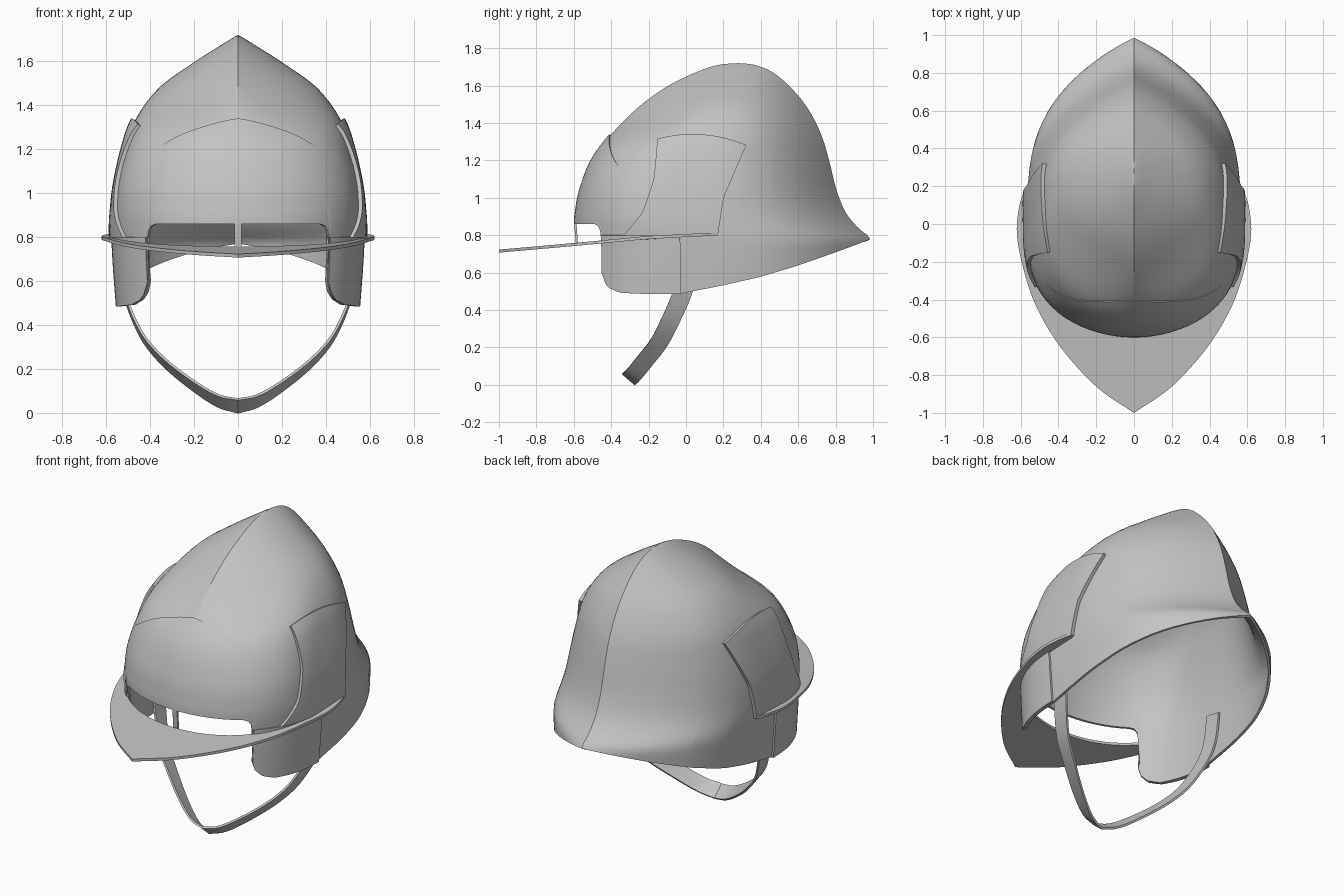
import bpy, bmesh, math
from mathutils import Vector

cube = bpy.data.objects.get("Cube")
if cube:
    bpy.data.objects.remove(cube, do_unlink=True)

grey = bpy.data.materials.new("plain_grey")
grey.use_nodes = True
grey.diffuse_color = (0.55, 0.55, 0.55, 1)
grey.node_tree.nodes["Principled BSDF"].inputs["Base Color"].default_value = (0.55, 0.55, 0.55, 1)


def spline(pts, t):
    """Smooth curve through points of any dimension, t counted in points."""
    i = max(0, min(int(t), len(pts) - 2))
    f = t - i
    p1, p2 = Vector(pts[i]), Vector(pts[i + 1])
    p0 = Vector(pts[i - 1]) if i > 0 else 2 * p1 - p2
    p3 = Vector(pts[i + 2]) if i + 2 < len(pts) else 2 * p2 - p1
    m1, m2 = (p2 - p0) / 2, (p3 - p1) / 2
    a, b = 2 * f**3 - 3 * f**2 + 1, f**3 - 2 * f**2 + f
    return p1 * a + m1 * b + p2 * (1 - a) + m2 * (f**3 - f**2)


def sample(pts, n):
    return [spline(pts, (len(pts) - 1) * i / n) for i in range(n + 1)]


def lerp_table(table, v):
    for (a, za), (b, zb) in zip(table, table[1:]):
        if v <= b:
            return za + (zb - za) * max(0, (v - a) / (b - a))
    return table[-1][1]


def blend(a, b, lo, hi, z):
    k = max(0, min(1, (z - lo) / (hi - lo)))
    return a + (b - a) * k * k * (3 - 2 * k)


def sheet(name, rows, thick, offset=0, closed=False, mirror=False):
    """Grid of points given thickness and smooth shading with sharp edges."""
    bm = bmesh.new()
    grid = [[bm.verts.new(p) for p in row] for row in rows]
    n = len(grid[0])
    for lo, hi in zip(grid, grid[1:]):
        for c in range(n if closed else n - 1):
            d = (c + 1) % n
            bm.faces.new((lo[c], lo[d], hi[d], hi[c]))
    bmesh.ops.remove_doubles(bm, verts=bm.verts, dist=0.0002)
    mesh = bpy.data.meshes.new(name)
    bm.to_mesh(mesh)
    bm.free()
    mesh.materials.append(grey)
    obj = bpy.data.objects.new(name, mesh)
    bpy.context.collection.objects.link(obj)
    bpy.ops.object.select_all(action='DESELECT')
    obj.select_set(True)
    bpy.context.view_layer.objects.active = obj
    if mirror:
        obj.modifiers.new("mirror", 'MIRROR').merge_threshold = 0.001
        bpy.ops.object.modifier_apply(modifier="mirror")
    mod = obj.modifiers.new("thickness", 'SOLIDIFY')
    mod.thickness, mod.offset = thick, offset
    bpy.ops.object.modifier_apply(modifier="thickness")
    bpy.ops.object.shade_smooth_by_angle(angle=math.radians(32))
    return obj


# Shell stations: height, front y, back y, half width
STATIONS = [
    (.48, -.60, .99, .545), (.68, -.60, .99, .56), (.78, -.60, .985, .565),
    (.84, -.60, .92, .567), (.92, -.595, .855, .563), (1.04, -.57, .805, .55),
    (1.20, -.505, .765, .515), (1.34, -.40, .722, .465), (1.48, -.26, .65, .36),
    (1.59, -.11, .56, .21), (1.67, .05, .465, .085), (1.71, .17, .37, .02),
    (1.72, .28, .28, 0)]
TOP = len(STATIONS) - 1

# Lower edge of the shell: lengthwise position (-1 front, 1 back), height
LIP = [(-1, .86), (-.8, .86), (-.77, .85), (-.755, .83), (-.748, .79),
       (-.742, .6), (-.72, .55), (-.67, .515), (-.57, .492), (-.3, .485),
       (-.03, .485), (.2, .53), (.4, .575), (.6, .635), (.8, .705), (1, .78)]


def param(z):
    lo, hi = 0, TOP
    for _ in range(30):
        mid = (lo + hi) / 2
        if spline(STATIONS, mid)[0] < z:
            lo = mid
        else:
            hi = mid
    return lo


def centre(level):
    z, yf, yb, w = level
    return yf + (yb - yf) * blend(.37, .5, 1.0, 1.6, z)


def half_width(s, level):
    z, w = level[0], level[3]
    a = min(1, abs(s))
    if s > 0:
        return w * (1 - a ** blend(3.3, 2.2, 1.0, 1.6, z))
    return w * (1 - a ** blend(2.6, 2.2, 1.25, 1.5, z)) ** blend(.5, 1, 1.25, 1.5, z)


def on_shell(s, level):
    z, yf, yb, w = level
    yc = centre(level)
    return Vector((half_width(s, level), yc + s * (yb - yc if s > 0 else yc - yf), z))


def at_height(s, z):
    return on_shell(s, spline(STATIONS, param(z)))


def beside_shell(y, z, gap):
    level = spline(STATIONS, param(z))
    yc = centre(level)
    s = (y - yc) / (level[2] - yc if y > yc else yc - level[1])
    return Vector((half_width(s, level) + gap, y, z))


# Helmet shell
steps = {round(-math.cos(math.pi / 2 * j / 24), 4) for j in range(25)}
steps |= {round(math.sin(math.pi / 2 * j / 24), 4) for j in range(25)}
steps = sorted(steps | {s for s, z in LIP})
ring = [(s, 1) for s in steps] + [(s, -1) for s in reversed(steps[1:-1])]
LOW, HIGH, SPLIT = 10, 26, 1.0
rows = []
for r in range(LOW + HIGH + 1):
    row = []
    for s, side in ring:
        if r < LOW:
            bottom = lerp_table(LIP, s)
            p = at_height(s, bottom + (SPLIT - bottom) * r / LOW)
        else:
            t0 = param(SPLIT)
            p = on_shell(s, spline(STATIONS, t0 + (TOP - t0) * (r - LOW) / HIGH))
        row.append((p.x * side, p.y, p.z))
    rows.append(row)
sheet("helmet_shell", rows, .015, -1, closed=True)

# Forehead plate, standing slightly proud along its upper edge
rows = []
for r in range(13):
    row = []
    for c in range(25):
        s = -1 + .46 * (c / 24) ** 2
        crest = 1.34 - .27 * (1 - abs(s) ** 2.6)
        p = at_height(s, .9 + (crest - .9) * r / 12)
        out = Vector((p.x, p.y, 0)).normalized()
        row.append(p + out * (.011 * r / 12 * (1 - (c / 24) ** 2) - .001))
    rows.append(row)
sheet("forehead_plate", rows, .01, -1, mirror=True)

# Side plates
FRONT_EDGE = [(.8, -.33), (.92, -.23), (1.1, -.17), (1.31, -.15)]
BACK_EDGE = [(.8, .17), (1.0, .2), (1.28, .32)]
rows = []
for r in range(17):
    row = []
    for c in range(17):
        u = c / 16
        crest = 1.31 - .03 * u + .16 * u * (1 - u)
        z = .8 + (crest - .8) * r / 16
        y = lerp_table(FRONT_EDGE, z) * (1 - u) + lerp_table(BACK_EDGE, z) * u
        row.append(beside_shell(y, z, .008 + .006 * u))
    rows.append(row)
sheet("side_plates", rows, .02, mirror=True)

# Ear guards
rows = []
for r in range(7):
    row = []
    for c in range(21):
        s = -.74 + .71 * c / 20
        bottom = lerp_table(LIP, s)
        p = at_height(s, bottom + (.8 - bottom) * r / 6)
        row.append(p + Vector((.005 * c / 20 + .001, 0, 0)))
    rows.append(row)
sheet("ear_guards", rows, .01, mirror=True)

# Pointed brim
BRIM_EDGE = [(0, -1), (.2, -.86), (.39, -.65), (.52, -.43), (.59, -.22),
             (.62, -.05), (.61, .08), (.585, .17)]
BRIM_HEIGHT = [(-1, .715), (-.6, .75), (-.2, .788), (.17, .807)]
inner, outer = [], []
for i, (x, y) in enumerate(sample(BRIM_EDGE, 42)):
    p = at_height(-1 + 1.17 * (i / 42) ** 1.6, .8)
    inner.append((p.x * .985, p.y, lerp_table(BRIM_HEIGHT, p.y)))
    outer.append((x, y, lerp_table(BRIM_HEIGHT, y)))
sheet("brim", [outer, inner], .016, mirror=True)

# Post joining forehead and brim
sheet("brim_post", [[(-.015, -.583, .745), (.015, -.583, .745)],
                    [(-.015, -.592, .87), (.015, -.592, .87)]], .012)

# Chin strap
STRAP = [(0, -.305, .032), (.09, -.28, .055), (.2, -.225, .122), (.33, -.145, .225),
         (.43, -.085, .34), (.5, -.02, .49), (.53, .01, .62), (.535, .03, .78)]
path = sample(STRAP, 35)
edges = [[], []]
for i, p in enumerate(path):
    half = Vector((0, .035, -.03)).lerp(Vector((0, .05, -.01)), min(1, i / 25))
    edges[0].append(p - half)
    edges[1].append(p + half)
sheet("chin_strap", edges, .012, mirror=True)
